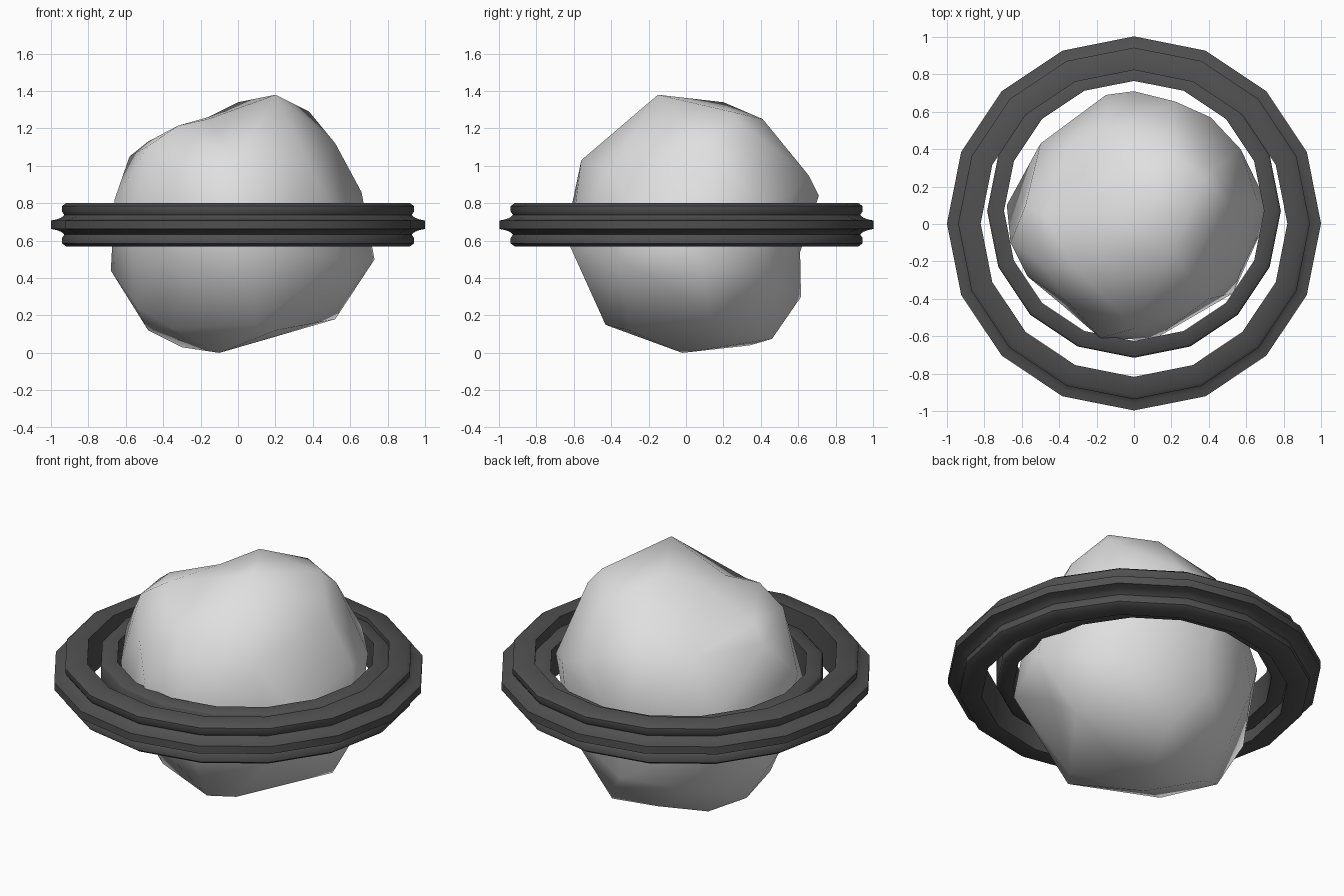
import bpy, bmesh, math
from mathutils import Vector

if "Cube" in bpy.data.objects:
    bpy.data.objects.remove(bpy.data.objects["Cube"])


def material(name, grey):
    m = bpy.data.materials.new(name)
    m.diffuse_color = (grey, grey, grey, 1)
    m.use_nodes = True
    m.node_tree.nodes["Principled BSDF"].inputs["Base Color"].default_value = m.diffuse_color
    return m


ROCK = material("pale_stone", 0.74)
DARK = material("dark_metal", 0.08)


def add_object(name, bm, mat):
    bmesh.ops.recalc_face_normals(bm, faces=bm.faces[:])
    mesh = bpy.data.meshes.new(name)
    bm.to_mesh(mesh)
    bm.free()
    mesh.materials.append(mat)
    obj = bpy.data.objects.new(name, mesh)
    bpy.context.collection.objects.link(obj)
    return obj


MID = 0.685  # middle height of both rings


def ring(name, upper, centre_y, sides=16):
    """Lathe an upper half profile (radius, height), mirrored below MID."""
    profile = [(r, MID + h) for r, h in upper] + [(r, MID - h) for r, h in reversed(upper)]
    bm = bmesh.new()
    loops = []
    for i in range(sides):
        a = 2 * math.pi * i / sides
        loops.append([bm.verts.new((r * math.cos(a), centre_y + r * math.sin(a), z))
                      for r, z in profile])
    n = len(profile)
    for i in range(sides):
        p, q = loops[i], loops[(i + 1) % sides]
        for j in range(n):
            k = (j + 1) % n
            bm.faces.new((p[j], q[j], q[k], p[k]))
    obj = add_object(name, bm, DARK)
    bpy.ops.object.select_all(action='DESELECT')
    obj.select_set(True)
    bpy.context.view_layer.objects.active = obj
    bpy.ops.object.shade_smooth_by_angle(angle=math.radians(50))


# Outer ring: stepped rim
ring("outer_ring", [(0.82, 0.115), (0.92, 0.115), (0.94, 0.1), (0.94, 0.07),
                    (0.928, 0.052), (0.945, 0.038), (0.965, 0.03),
                    (1.0, 0.022)], 0.003)

# Inner ring: plain band set slightly towards the back
ring("inner_ring", [(0.695, 0.09), (0.773, 0.09), (0.785, 0.078)], 0.07)

# Rock: main corners
corners = [
    # crown
    (.2, -.15, 1.38), (0, .2, 1.34), (.38, .24, 1.29), (.17, .41, 1.25),
    (.43, .3, 1.22), (-.16, .06, 1.26), (-.16, -.14, 1.25), (-.32, -.23, 1.215),
    (-.48, .05, 1.13), (-.475, -.23, 1.11), (-.58, .1, 1.05), (.52, .1, 1.12),
    (-.15, .5, 1.1), (-.35, .4, 1.03), (0, -.56, 1.03), (-.35, -.42, .95),
    (.4, -.4, .97),
    # waist
    (.66, .12, .86), (.73, .07, .5), (-.66, -.1, .82), (-.68, .1, .44),
    (0, .71, .84), (-.15, .69, .8), (.22, .655, .95), (.41, .57, .85),
    (.57, .4, .8), (.57, -.25, .7), (.53, -.37, .5), (.1, -.62, .57),
    (-.18, -.61, .79), (-.2, -.57, .5), (-.4, -.42, .5), (-.57, -.28, .7),
    (-.5, .43, .7), (-.4, .5, .5), (0, .61, .54),
    # underside
    (.58, 0, .3), (.52, .14, .18), (-.55, 0, .25), (-.48, .12, .12),
    (-.3, .22, .03), (-.1, -.02, 0), (-.05, .34, .04), (.16, .46, .075),
    (0, .615, .3), (.45, .45, .4), (.1, -.43, .15), (.2, -.3, .12),
    (-.35, .38, .22), (-.35, -.2, .13),
]
# Wrap a ball of facets over the corner directions, then pull out to the corners
middle = Vector((0, 0.02, MID))
bm = bmesh.new()
radius = bm.verts.layers.float.new("radius")
for c in corners:
    d = Vector(c) - middle
    v = bm.verts.new(d.normalized())
    v[radius] = d.length
bmesh.ops.convex_hull(bm, input=bm.verts[:])
for v in bm.verts:
    v.co = middle + v.co.normalized() * v[radius]
for f in bm.faces:
    f.smooth = True
add_object("rock", bm, ROCK)
